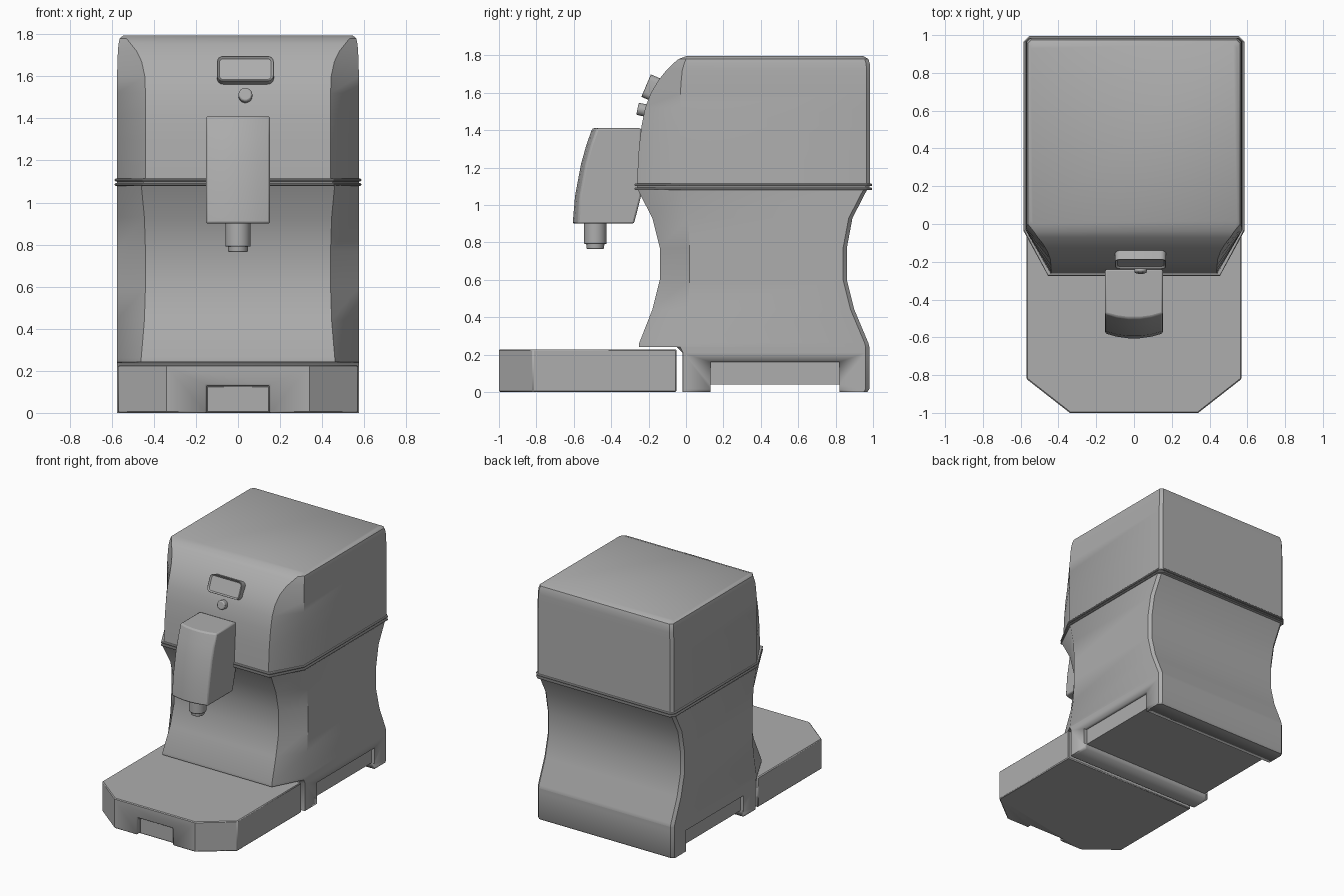
import bpy, bmesh, math
from mathutils import Matrix, Vector

if "Cube" in bpy.data.objects:
    bpy.data.objects.remove(bpy.data.objects["Cube"], do_unlink=True)

grey = bpy.data.materials.new("plain_grey")
grey.use_nodes = True
GREY = (0.42, 0.42, 0.42, 1)
grey.diffuse_color = GREY
next(n for n in grey.node_tree.nodes if n.type == 'BSDF_PRINCIPLED').inputs["Base Color"].default_value = GREY


def finish(name, bm, bevel=0, angle=35):
    """Turn a bmesh into a shaded object, with an optional edge bevel."""
    bmesh.ops.recalc_face_normals(bm, faces=bm.faces)
    mesh = bpy.data.meshes.new(name)
    bm.to_mesh(mesh)
    bm.free()
    obj = bpy.data.objects.new(name, mesh)
    bpy.context.collection.objects.link(obj)
    mesh.materials.append(grey)
    bpy.ops.object.select_all(action='DESELECT')
    obj.select_set(True)
    bpy.context.view_layer.objects.active = obj
    bpy.ops.object.shade_smooth_by_angle(angle=math.radians(angle))
    if bevel:
        mod = obj.modifiers.new("edge_bevel", 'BEVEL')
        mod.width = bevel
        mod.segments = 2
        mod.limit_method = 'ANGLE'
        mod.angle_limit = math.radians(50)
    return obj


def loft(name, rings, bevel=0, angle=35):
    """Skin a stack of equal-length rings and cap both ends."""
    bm = bmesh.new()
    rows = [[bm.verts.new(p) for p in ring] for ring in rings]
    n = len(rows[0])
    for low, high in zip(rows, rows[1:]):
        for i in range(n):
            j = (i + 1) % n
            bm.faces.new((low[i], low[j], high[j], high[i]))
    bm.faces.new(rows[0][::-1])
    bm.faces.new(rows[-1])
    return finish(name, bm, bevel, angle)


def plan(z, front, side, back, xf=0.45, hw=0.575, c=0.02):
    """Body outline at one height, with angled front corners."""
    half = [(xf, front), (hw, side), (hw, back - c), (hw - c, back)]
    return [(x, y, z) for x, y in half] + [(-x, y, z) for x, y in half[::-1]]


def cut(obj, low, high):
    """Subtract a box given by two opposite corners."""
    low, high = Vector(low), Vector(high)
    bm = bmesh.new()
    bmesh.ops.create_cube(bm, size=1, matrix=Matrix.Translation((low + high) / 2)
                          @ Matrix.Diagonal((*(high - low), 1)))
    cutter = finish("cutter", bm)
    mod = obj.modifiers.new("notch", 'BOOLEAN')
    mod.operation = 'DIFFERENCE'
    mod.solver = 'EXACT'
    mod.object = cutter
    bpy.context.view_layer.objects.active = obj
    bpy.ops.object.modifier_apply(modifier=mod.name)
    bpy.data.objects.remove(cutter, do_unlink=True)


def cylinder(name, r1, r2, depth, centre, tilt=0, bevel=0):
    bm = bmesh.new()
    bmesh.ops.create_cone(bm, cap_ends=True, segments=32, radius1=r1, radius2=r2, depth=depth,
                          matrix=Matrix.Translation(centre) @ Matrix.Rotation(tilt, 4, 'X'))
    return finish(name, bm, bevel)


# Waisted lower body with a lip over the tray
body = loft("lower_body", [
    plan(0, -0.02, -0.015, 0.97, 0.56),
    plan(0.015, -0.02, -0.015, 0.98, 0.56),
    plan(0.21, -0.02, -0.015, 0.98, 0.56),
    plan(0.24, -0.05, -0.03, 0.98, 0.555),
    plan(0.241, -0.25, -0.03, 0.98, 0.46),
    plan(0.262, -0.25, -0.025, 0.975, 0.46),
    plan(0.44, -0.18, 0.01, 0.9, 0.445),
    plan(0.6, -0.14, 0.02, 0.86, 0.44),
    plan(0.77, -0.14, 0.02, 0.86, 0.44),
    plan(0.93, -0.18, 0.01, 0.89, 0.445),
    plan(1.085, -0.26, -0.025, 0.97, 0.46),
])
# Gap between the feet, and recesses along both sides
cut(body, (-1, 0.13, -0.1), (1, 0.82, 0.04))
for s in (-1, 1):
    xs = sorted((s * 0.55, s * 0.7))
    cut(body, (xs[0], 0.13, -0.1), (xs[1], 0.82, 0.16))

# Twin trim bands around the joint
for name, z in (("lower_band", 1.079), ("upper_band", 1.1)):
    loft(name, [plan(z + dz, -0.275 + d, -0.035 + d, 0.995 - d, 0.455, 0.586 - d, 0.03)
                for dz, d in ((0, 0.004), (0.004, 0), (0.01, 0), (0.014, 0.004))])
loft("band_core", [plan(z, -0.262, -0.03, 0.98, 0.45, 0.575) for z in (1.08, 1.11)])

# Upper housing with a curved front
loft("upper_housing", [
    plan(1.11, -0.263, -0.03, 0.985, 0.44),
    plan(1.3, -0.252, -0.03, 0.985, 0.44),
    plan(1.42, -0.238, -0.03, 0.985, 0.44),
    plan(1.52, -0.218, -0.03, 0.985, 0.44),
    plan(1.6, -0.187, -0.03, 0.985, 0.443),
    plan(1.67, -0.145, -0.025, 0.985, 0.458, 0.573),
    plan(1.72, -0.105, -0.02, 0.985, 0.482, 0.571),
    plan(1.755, -0.07, -0.01, 0.983, 0.51, 0.568),
    plan(1.78, -0.04, 0, 0.975, 0.53, 0.562),
    plan(1.795, 0, 0.02, 0.95, 0.535, 0.545),
])

# Drip tray with clipped front corners and a finger notch
outline = [(0.34, -1), (0.57, -0.82), (0.57, -0.05)]
outline += [(-x, y) for x, y in outline[::-1]]
tray = loft("drip_tray", [[(x, y, z) for x, y in outline] for z in (0, 0.228)], angle=25)
cut(tray, (-0.15, -1.1, -0.1), (0.15, -0.97, 0.13))
rim = tray.modifiers.new("edge_bevel", 'BEVEL')
rim.width = 0.006
rim.limit_method = 'ANGLE'
rim.angle_limit = math.radians(50)

# Dispenser head, bowed across its front
head = []
for z, front in ((0.9, -0.58), (1.05, -0.567), (1.22, -0.535), (1.32, -0.507), (1.41, -0.475)):
    back = -0.278 if z < 1 else -0.24
    arc = [(0.153 * t, front - 0.027 * (1 - t * t)) for t in (-1, -0.6, -0.2, 0.2, 0.6, 1)]
    head.append([(x, y, z) for x, y in arc + [(0.153, back), (-0.153, back)]])
loft("dispenser_head", head, 0.01)

# Nozzle
cylinder("nozzle", 0.06, 0.06, 0.12, (0, -0.485, 0.85), bevel=0.005)
cylinder("nozzle_tip", 0.046, 0.05, 0.04, (0, -0.485, 0.785), bevel=0.004)

# Display with rounded corners and a sunken screen
bm = bmesh.new()
bmesh.ops.create_cube(bm, size=1, matrix=Matrix.Diagonal((0.27, 0.07, 0.13, 1)))
corners = [e for e in bm.edges if abs(e.verts[0].co.y - e.verts[1].co.y) > 0.01]
bmesh.ops.bevel(bm, geom=corners, offset=0.03, segments=4, profile=0.5, affect='EDGES')
bm.normal_update()
screen = [f for f in bm.faces if f.normal.y < -0.9]
bmesh.ops.inset_region(bm, faces=screen, thickness=0.012)
bmesh.ops.translate(bm, verts=screen[0].verts, vec=(0, 0.012, 0))
bm.transform(Matrix.Translation((0.035, -0.183, 1.625)) @ Matrix.Rotation(-0.4, 4, 'X'))
finish("display", bm, 0.004)

# Button under the display
cylinder("button", 0.033, 0.033, 0.07, (0.035, -0.225, 1.507), math.pi / 2 - 0.2, 0.008)
